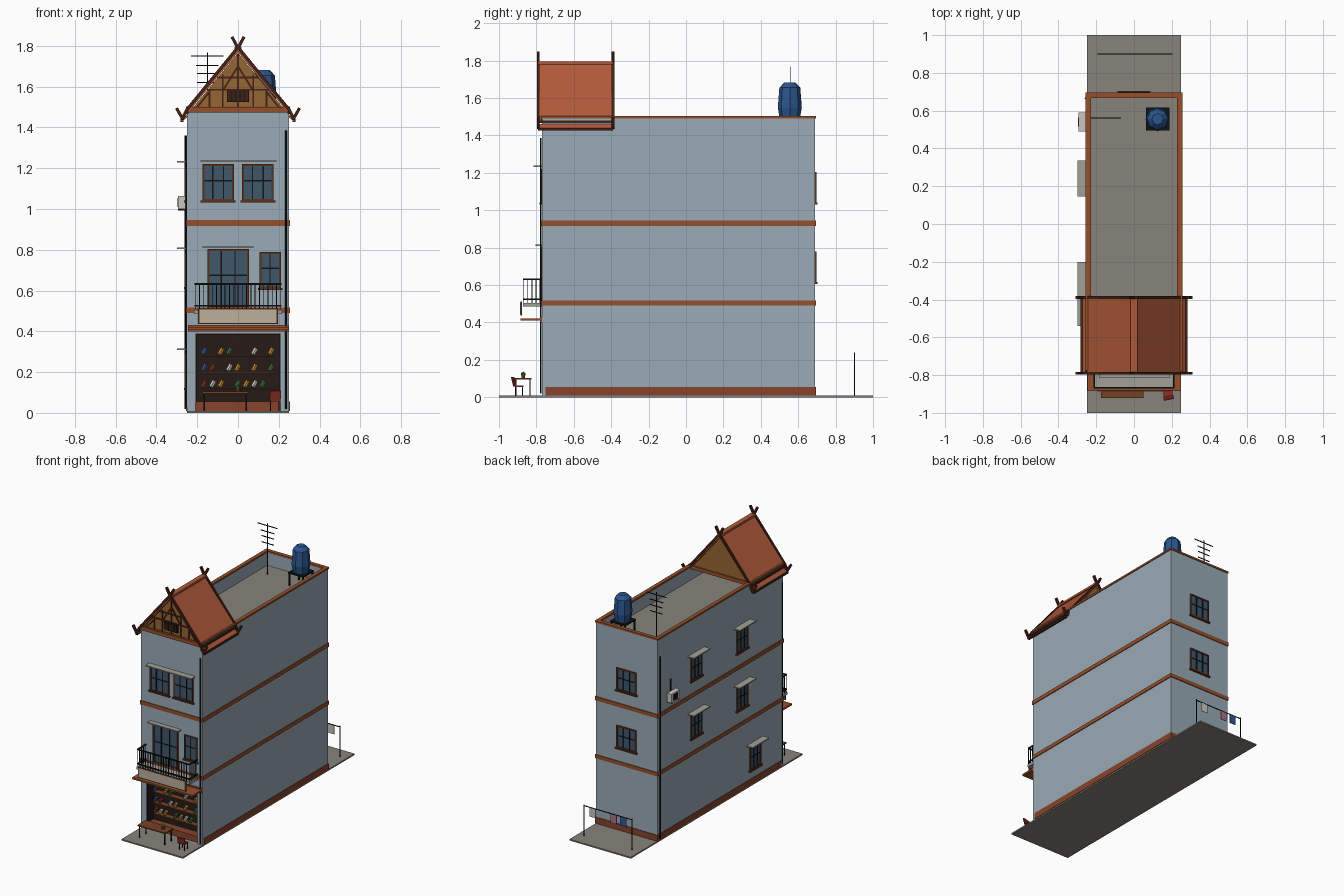
import bpy, bmesh, math, random
from mathutils import Vector, Matrix

if "Cube" in bpy.data.objects:
    bpy.data.objects.remove(bpy.data.objects["Cube"])

random.seed(4)
MATS = {}
PAL = dict(wall='98a9b5', trim='94502f', plinth='854530', concrete='86827a', slab='a09e96', dark='2a211e',
           frame='5c3522', glass='41586a', iron='191a1c', cream='b9ae9b', roof='b05a3c', timber='47261b',
           gable='946636', tank='2f568c', red='8c3329', wood='754328', green='3f7040', white='c9c6bc',
           yellow='c58a35', blue='3a5391', pink='a86f88')

def mat(key):
    if key not in MATS:
        m = bpy.data.materials.new(key)
        rgb = [(int(PAL[key][i:i + 2], 16) / 255) ** 2.2 for i in (0, 2, 4)]
        m.diffuse_color = (*rgb, 1)
        m.use_nodes = True
        m.node_tree.nodes["Principled BSDF"].inputs["Base Color"].default_value = m.diffuse_color
        MATS[key] = m
    return MATS[key]

def finish(name, bm, key):
    bmesh.ops.recalc_face_normals(bm, faces=bm.faces)
    me = bpy.data.meshes.new(name)
    bm.to_mesh(me)
    bm.free()
    ob = bpy.data.objects.new(name, me)
    bpy.context.collection.objects.link(ob)
    me.materials.append(mat(key))
    return ob

def boxes(name, key, *items):
    """Each item is x0, x1, y0, y1, z0, z1."""
    bm = bmesh.new()
    for x0, x1, y0, y1, z0, z1 in items:
        m = Matrix.Translation(((x0 + x1) / 2, (y0 + y1) / 2, (z0 + z1) / 2))
        bmesh.ops.create_cube(bm, size=1, matrix=m @ Matrix.Diagonal((abs(x1 - x0), abs(y1 - y0), z1 - z0, 1)))
    return finish(name, bm, key)

def bars(name, key, w, *segs, sides=4):
    """Straight bars of width w between pairs of points."""
    bm = bmesh.new()
    for a, b in segs:
        a, b = Vector(a), Vector(b)
        d = b - a
        m = Matrix.Translation((a + b) / 2) @ d.to_track_quat('Z', 'Y').to_matrix().to_4x4()
        m = m @ Matrix.Rotation(math.pi / sides, 4, 'Z')
        r = w / 2 / math.cos(math.pi / sides)
        bmesh.ops.create_cone(bm, cap_ends=True, segments=sides, radius1=r, radius2=r, depth=d.length, matrix=m)
    return finish(name, bm, key)

def prism(name, key, profile, y0, y1):
    """Extrude an x-z outline along y."""
    bm = bmesh.new()
    f = bm.faces.new([bm.verts.new((x, y0, z)) for x, z in profile])
    r = bmesh.ops.extrude_face_region(bm, geom=[f])
    bmesh.ops.translate(bm, vec=(0, y1 - y0, 0), verts=[v for v in r['geom'] if isinstance(v, bmesh.types.BMVert)])
    return finish(name, bm, key)

FACES = {'front': lambda u0, u1, d0, d1: (u0, u1, -.77 - d1, -.77 - d0),
         'back': lambda u0, u1, d0, d1: (u0, u1, .69 + d0, .69 + d1),
         'left': lambda u0, u1, d0, d1: (-.25 - d1, -.25 - d0, u0, u1)}

def window(name, side, u0, u1, z0, z1, sill=True, panes=2):
    F, t = FACES[side], .01
    frame = [(*F(u0, u0 + t, 0, .009), z0, z1), (*F(u1 - t, u1, 0, .009), z0, z1),
             (*F(u0, u1, 0, .009), z1 - t, z1), (*F(u0, u1, 0, .009), z0, z0 + t)]
    if sill:
        frame.append((*F(u0 - .008, u1 + .008, 0, .014), z0 - .008, z0 + .002))
    boxes(name + '_frame', 'frame', *frame)
    boxes(name + '_glass', 'glass', (*F(u0, u1, 0, .004), z0, z1))
    grid = [(*F(u - .003, u + .003, 0, .008), z0, z1)
            for u in [u0 + (u1 - u0) * i / panes for i in range(1, panes)]]
    zm = z0 + (z1 - z0) * .55
    boxes(name + '_grille', 'iron', (*F(u0, u1, 0, .007), zm - .003, zm + .003), *grid)

def awning(name, side, u0, u1, z, depth):
    boxes(name, 'slab', (*FACES[side](u0, u1, 0, depth), z - .004, z + .004))

# Ground slab and main body with shop and roof recesses cut out
boxes('ground_slab', 'concrete', (-.25, .25, -1, 1, 0, .01))
body = boxes('body', 'wall', (-.25, .25, -.77, .69, .005, 1.495))
for cut in [(-.208, .208, -.9, -.69, .01, .39), (-.235, .235, -.755, .675, 1.39, 1.6)]:
    c = boxes('cutter', 'wall', cut)
    c.hide_render = True
    md = body.modifiers.new('cut', 'BOOLEAN')
    md.object, md.operation, md.solver = c, 'DIFFERENCE', 'EXACT'
    bpy.context.view_layer.objects.active = body
    bpy.ops.object.modifier_apply(modifier=md.name)
    bpy.data.objects.remove(c)
boxes('roof_deck', 'concrete', (-.235, .235, -.755, .675, 1.385, 1.392))

# Trim bands, plinth and parapet cap
def ring(name, key, z0, z1, o=.006, t=.012):
    x, a, b = .25 + o, -.77 - o, .69 + o
    boxes(name, key, (-x, -x + t, a, b, z0, z1), (x - t, x, a, b, z0, z1),
          (-x + t, x - t, a, a + t, z0, z1), (-x + t, x - t, b - t, b, z0, z1))
ring('lower_band', 'trim', .49, .517)
ring('upper_band', 'trim', .917, .945)
ring('parapet_cap', 'trim', 1.49, 1.503, t=.028)
boxes('plinth', 'plinth', (-.254, -.248, -.75, .694, .01, .055), (.248, .254, -.75, .694, .01, .055),
      (-.25, .25, .688, .694, .01, .055), (-.208, .208, -.755, -.69, .01, .055))

# Shop front: lining, shelves and goods
boxes('shop_back', 'dark', (-.207, .207, -.694, -.69, .05, .389), (-.208, -.203, -.765, -.69, .05, .389),
      (.203, .208, -.765, -.69, .05, .389), (-.207, .207, -.765, -.69, .385, .39))
boxes('shop_shelves', 'wood', *[(-.18, .18, -.735, -.692, z - .006, z) for z in (.12, .2, .28)])
goods = {.28: 'b.yg..w.y', .2: 'br.wy.y.g', .12: 'rwy.gywg.'}
names = dict(b='blue', r='red', y='yellow', g='green', w='white')
for z, row in goods.items():
    for i, ch in enumerate(row):
        if ch != '.':
            x = -.165 + i * .041
            bars(f'shop_item_{int(z * 100)}_{i}', names[ch], .02, ((x - .008, -.722, z + .008), (x + .008, -.722, z + .038)), sides=6)

# Canopy, sign board and balcony
boxes('shop_canopy', 'trim', (-.245, .25, -.885, -.765, .41, .422), (-.245, .25, -.78, -.765, .4, .43))
boxes('sign_board', 'cream', (-.19, .19, -.888, -.88, .442, .508))
boxes('sign_border', 'frame', (-.196, .196, -.885, -.878, .437, .513))
boxes('balcony_slab', 'slab', (-.215, .215, -.872, -.765, .485, .505))
rails = []
for z in (.525, .632):
    rails += [((-.21, -.868, z), (.21, -.868, z)), ((-.21, -.868, z), (-.21, -.77, z)), ((.21, -.868, z), (.21, -.77, z))]
bars('balcony_rails', 'iron', .008, *rails)
posts = [(-.21 + i * .021, -.868) for i in range(21)] + [(s * .21, -.868 + j * .022) for s in (-1, 1) for j in range(1, 5)]
bars('balcony_balusters', 'iron', .004, *[((x, y, .5), (x, y, .632)) for x, y in posts])

# Windows, balcony door and flat awnings
window('front_window_left', 'front', -.175, -.02, 1.04, 1.22, panes=3)
window('front_window_right', 'front', .02, .175, 1.04, 1.22, panes=3)
awning('front_awning', 'front', -.185, .19, 1.235, .045)
window('balcony_door', 'front', -.15, .053, .517, .805, sill=False, panes=3)
window('balcony_window', 'front', .105, .21, .61, .79)
awning('door_awning', 'front', -.175, .075, .813, .035)
for i, (u, z) in enumerate([(.24, 1.04), (-.295, 1.04), (.24, .615), (-.295, .615), (-.445, .12)]):
    window(f'side_window_{i}', 'left', u - .065, u + .065, z, z + .17, panes=3)
    awning(f'side_awning_{i}', 'left', u - .095, u + .095, z + .192, .05)
for i, z in enumerate((1.04, .615)):
    window(f'back_window_{i}', 'back', -.08, .08, z, z + .165, panes=3)

# Air conditioner and pipes
boxes('air_conditioner', 'white', (-.295, -.258, .49, .59, 1.0, 1.065))
boxes('air_conditioner_bracket', 'iron', (-.295, -.248, .5, .51, .993, 1.0), (-.295, -.248, .57, .58, .993, 1.0),
      (-.297, -.294, .515, .565, 1.01, 1.055))
bars('drain_pipes', 'iron', .009, ((.235, -.776, .02), (.235, -.776, 1.385)), ((-.256, .665, .02), (-.256, .665, 1.36)),
     ((-.253, .54, 1.06), (-.253, .54, 1.15)), sides=6)
bars('wall_cable', 'iron', .004, ((-.252, -.765, .03), (-.252, -.765, 1.36)))

# Gabled roof: solid gable, two slopes, lower skirts
Y0, Y1 = -.79, -.39
prism('gable_infill', 'gable', [(-.235, 1.48), (.235, 1.48), (0, 1.765)], -.772, -.4)
for s, side in ((-1, 'left'), (1, 'right')):
    prism(f'roof_slope_{side}', 'roof', [(0, 1.79), (s * .252, 1.492), (s * .238, 1.482), (0, 1.768)], Y0, Y1)
    prism(f'roof_skirt_{side}', 'roof', [(s * .25, 1.462), (s * .278, 1.437), (s * .274, 1.43), (s * .246, 1.452)], Y0, Y1)
    bars(f'eave_beam_{side}', 'timber', .014, ((s * .25, Y0, 1.474), (s * .25, Y1, 1.474)), ((s * .275, Y0, 1.434), (s * .275, Y1, 1.434)))
boxes('roof_ridge', 'roof', (-.018, .018, Y0, Y1, 1.78, 1.795))
boxes('gable_beam', 'trim', (-.25, .255, -.79, -.772, 1.474, 1.5), (-.25, .255, -.4, -.39, 1.474, 1.5))

# Barge boards with crossed horns and curled eave ends
for y, end in ((Y0, 'front'), (Y1, 'back')):
    segs = []
    for s in (-1, 1):
        segs += [((-s * .03, y, 1.845), (-s * .006, y, 1.80)), ((-s * .012, y, 1.808), (s * .255, y, 1.482)),
                 ((s * .25, y, 1.488), (s * .275, y, 1.438)), ((s * .27, y, 1.44), (s * .302, y, 1.495))]
    bars(f'barge_boards_{end}', 'timber', .015, *segs)
fr = [((0, -.774, 1.5), (0, -.774, 1.76)), ((-.15, -.774, 1.585), (.15, -.774, 1.585)), ((-.1, -.774, 1.645), (.1, -.774, 1.645))]
for s in (-1, 1):
    fr += [((s * .075, -.774, 1.5), (s * .075, -.774, 1.66)), ((s * .14, -.774, 1.5), (s * .14, -.774, 1.585)),
           ((s * .075, -.774, 1.58), (0, -.774, 1.7)), ((s * .2, -.774, 1.5), (s * .14, -.774, 1.575))]
bars('gable_timbers', 'timber', .009, *fr)
boxes('gable_vent', 'dark', (-.055, .055, -.785, -.77, 1.525, 1.582))
boxes('vent_slats', 'timber', *[(-.05 + i * .022, -.04 + i * .022, -.788, -.78, 1.528, 1.579) for i in range(5)])

# Roof water tank and aerial
bm = bmesh.new()
for r1, r2, z0, z1 in ((.054, .064, 1.49, 1.55), (.064, .056, 1.55, 1.655), (.056, .03, 1.655, 1.682)):
    bmesh.ops.create_cone(bm, cap_ends=True, segments=8, radius1=r1, radius2=r2, depth=z1 - z0,
                          matrix=Matrix.Translation((.125, .555, (z0 + z1) / 2)))
finish('water_tank', bm, 'tank')
boxes('tank_stand', 'iron', (.063, .187, .495, .617, 1.48, 1.49),
      *[(.125 + a * .055 - .005, .125 + a * .055 + .005, .555 + b * .055 - .005, .555 + b * .055 + .005, 1.39, 1.48)
        for a in (-1, 1) for b in (-1, 1)])
bars('aerial', 'iron', .005, ((-.15, .56, 1.39), (-.15, .56, 1.768)),
     *[((-.15 - w, .56, z), (-.15 + w, .56, z)) for z, w in ((1.75, .08), (1.705, .055), (1.665, .05), (1.62, .05))])

# Back yard washing line
bars('washing_line', 'iron', .005, ((-.19, .9, .01), (-.19, .9, .24)), ((.2, .9, .01), (.2, .9, .24)), ((-.19, .9, .232), (.2, .9, .232)))
for i, (x, key) in enumerate(((.13, 'white'), (-.04, 'pink'), (-.12, 'blue'))):
    boxes(f'washing_{i}', key, (x - .025, x + .025, .899, .902, .165, .232))

# Pavement table, chair and potted plant
boxes('table_top', 'wood', (-.175, .05, -.92, -.825, .096, .104))
bars('table_legs', 'iron', .006, *[((x, y, .01), (x, y, .1)) for x in (-.165, .04) for y in (-.91, -.835)])
boxes('chair_seat', 'red', (.155, .205, -.915, -.87, .055, .062))
bars('chair_legs', 'iron', .005, *[((x, y, .01), (x, y, .056)) for x in (.16, .2) for y in (-.91, -.875)])
back = boxes('chair_back', 'red', (-.027, .027, -.004, .004, 0, .05))
back.location, back.rotation_euler = (.182, -.915, .06), (.25, 0, .2)
bars('plant_pot', 'red', .02, ((.0, -.87, .104), (.0, -.87, .116)), sides=6)
bm = bmesh.new()
bmesh.ops.create_icosphere(bm, subdivisions=1, radius=.014, matrix=Matrix.Translation((0, -.87, .123)))
finish('plant_leaves', bm, 'green')
